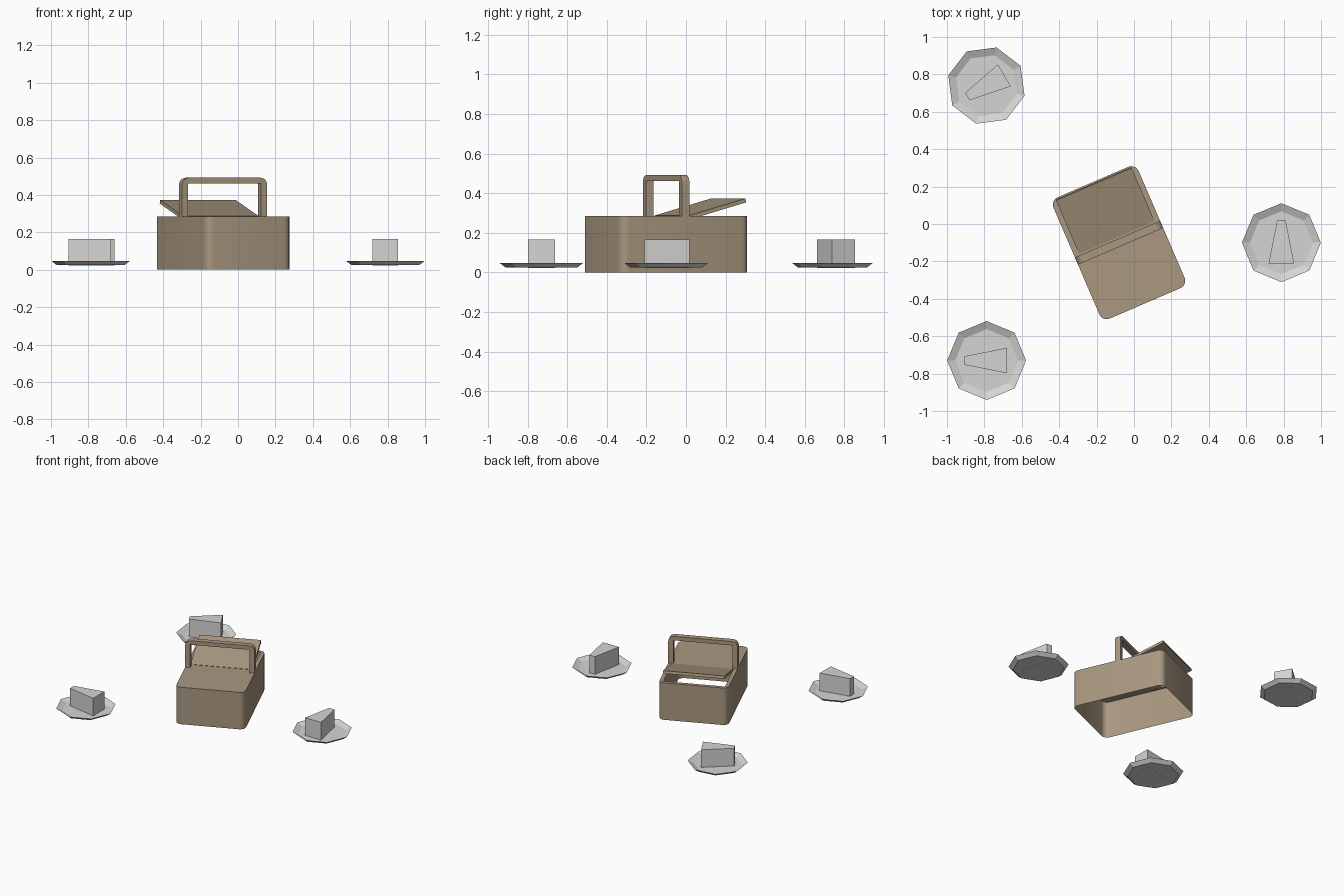
import bpy, bmesh, math
from mathutils import Matrix, Vector

if "Cube" in bpy.data.objects:
    bpy.data.objects.remove(bpy.data.objects["Cube"])


def material(name, rgb):
    m = bpy.data.materials.new(name)
    m.diffuse_color = (*rgb, 1)
    m.use_nodes = True
    m.node_tree.nodes["Principled BSDF"].inputs["Base Color"].default_value = m.diffuse_color
    return m


TAN = material("wicker tan", (0.40, 0.315, 0.218))
GREY = material("pale grey", (0.67, 0.665, 0.655))


def finish(name, bm, mat, matrix, smooth=False):
    bm.transform(matrix)
    bmesh.ops.recalc_face_normals(bm, faces=bm.faces)
    me = bpy.data.meshes.new(name)
    bm.to_mesh(me)
    bm.free()
    me.materials.append(mat)
    ob = bpy.data.objects.new(name, me)
    bpy.context.collection.objects.link(ob)
    if smooth:
        bpy.ops.object.select_all(action='DESELECT')
        ob.select_set(True)
        bpy.context.view_layer.objects.active = ob
        bpy.ops.object.shade_smooth_by_angle(angle=math.radians(35))
    return ob


def arc(cx, cy, r, a0, a1, n=5):
    return [(cx + r * math.cos(math.radians(a0 + (a1 - a0) * i / n)),
             cy + r * math.sin(math.radians(a0 + (a1 - a0) * i / n))) for i in range(n + 1)]


def prism(points, depth):
    """Closed solid: polygon of 3D points pushed along a vector."""
    bm = bmesh.new()
    f = bm.faces.new([bm.verts.new(p) for p in points])
    top = bmesh.ops.extrude_face_region(bm, geom=[f], use_keep_orig=True)
    bmesh.ops.translate(bm, vec=depth, verts=[v for v in top['geom'] if isinstance(v, bmesh.types.BMVert)])
    return bm


# Basket frame: turned about z, slightly off centre
BASKET = Matrix.Translation((-0.08, -0.10, 0)) @ Matrix.Rotation(math.radians(23.3), 4, 'Z')
HX, HY, H, R = 0.248, 0.353, 0.285, 0.042
HINGE = 0.03

# Basket body: open underneath, rounded corners, hole under the rear lid
outline = []
for k, (sx, sy) in enumerate([(1, 1), (-1, 1), (-1, -1), (1, -1)]):
    outline += arc(sx * (HX - R), sy * (HY - R), R, 90 * k, 90 * k + 90)
bm = bmesh.new()
low = [bm.verts.new((x, y, 0)) for x, y in outline]
high = [bm.verts.new((x, y, H)) for x, y in outline]
n = len(outline)
for i in range(n):
    j = (i + 1) % n
    bm.faces.new((low[i], low[j], high[j], high[i]))
hole = [bm.verts.new((x, y, H)) for x, y in
        [(-0.22, HINGE), (0.22, HINGE), (0.22, 0.325), (-0.22, 0.325)]]
edges = [bm.edges.new((hole[i], hole[(i + 1) % 4])) for i in range(4)]
edges += [bm.edges.get((high[i], high[(i + 1) % n])) for i in range(n)]
bmesh.ops.triangle_fill(bm, edges=edges, use_beauty=True, normal=(0, 0, 1))
finish("basket_body", bm, TAN, BASKET, smooth=True)

# Rear lid, propped open
bm = prism([(-0.22, 0, -0.02), (0.22, 0, -0.02), (0.22, 0.322, -0.02), (-0.22, 0.322, -0.02)],
           Vector((0, 0, 0.02)))
finish("rear_lid", bm, TAN, BASKET @ Matrix.Translation((0, HINGE, H + 0.002))
       @ Matrix.Rotation(math.radians(15.5), 4, 'X'))

# Handle: flat arch with rounded outer corners
TOP, T, RH = 0.492, 0.036, 0.04
arch = [(HX, H)] + arc(HX - RH, TOP - RH, RH, 0, 90) + arc(RH - HX, TOP - RH, RH, 90, 180)
arch += [(-HX, H), (T - HX, H), (T - HX, TOP - 0.03), (HX - T, TOP - 0.03), (HX - T, H)]
bm = prism([(x, -0.021, z) for x, z in arch], Vector((0, 0.042, 0)))
finish("handle", bm, TAN, BASKET, smooth=True)

# Three eight-sided plates, each with a wedge of food
for i, (x, y, turn) in enumerate([(0.788, -0.10, 0), (-0.788, -0.73, 90), (-0.789, 0.74, 120)], 1):
    place = Matrix.Translation((x, y, 0)) @ Matrix.Rotation(math.radians(turn), 4, 'Z')
    bm = bmesh.new()
    rings = []
    for r, z in [(0.18, 0.024), (0.211, 0.048), (0.168, 0.029)]:
        rings.append([bm.verts.new((r * math.cos(k * math.pi / 4), r * math.sin(k * math.pi / 4), z))
                      for k in range(8)])
    for a, b in zip(rings, rings[1:]):
        for k in range(8):
            bm.faces.new((a[k], a[(k + 1) % 8], b[(k + 1) % 8], b[k]))
    bm.faces.new(rings[0])
    bm.faces.new(rings[2])
    finish(f"plate_{i}", bm, GREY, place)

    z = 0.0235
    bm = prism([(-0.068, -0.11, z), (0.068, -0.11, z), (0.023, 0.118, z), (-0.023, 0.118, z)],
               Vector((0, 0, 0.165 - z)))
    finish(f"food_wedge_{i}", bm, GREY, place)
